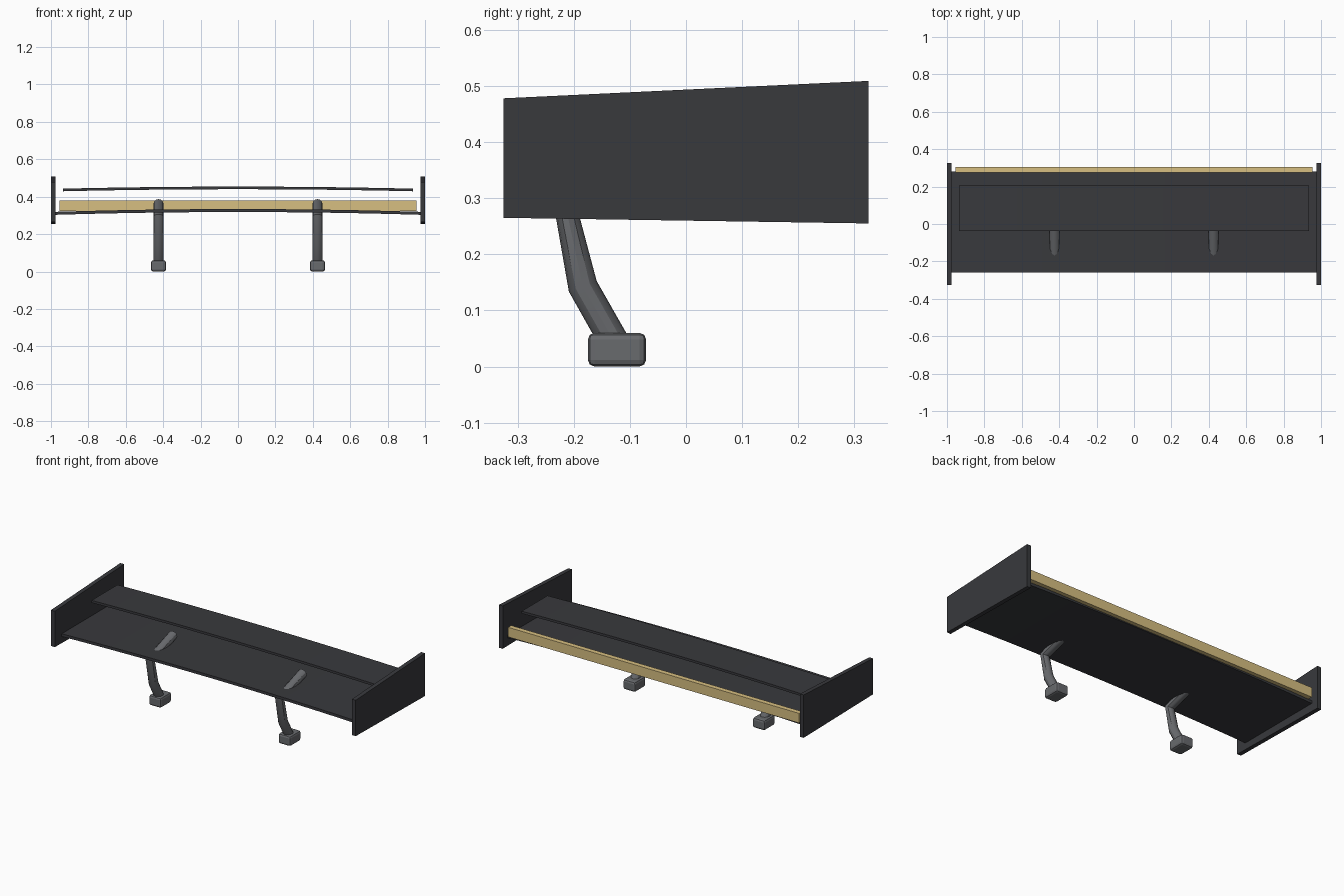
import bpy, bmesh
from mathutils import Vector

if "Cube" in bpy.data.objects:
    bpy.data.objects.remove(bpy.data.objects["Cube"])


def material(name, rgb):
    m = bpy.data.materials.new(name)
    m.diffuse_color = (*rgb, 1)
    m.use_nodes = True
    m.node_tree.nodes["Principled BSDF"].inputs["Base Color"].default_value = m.diffuse_color
    return m


DARK = material("dark_panel", (0.04, 0.041, 0.046))
GREY = material("grey_metal", (0.14, 0.145, 0.155))
GOLD = material("gold_strip", (0.68, 0.52, 0.22))


def finish(name, bm, mat):
    bmesh.ops.recalc_face_normals(bm, faces=bm.faces)
    me = bpy.data.meshes.new(name)
    bm.to_mesh(me)
    bm.free()
    me.materials.append(mat)
    ob = bpy.data.objects.new(name, me)
    bpy.context.collection.objects.link(ob)
    return ob


def prism(name, profile, offset, mat):
    """Extrude a closed 3D outline along an offset vector."""
    bm = bmesh.new()
    face = bm.faces.new([bm.verts.new(p) for p in profile])
    ext = bmesh.ops.extrude_face_region(bm, geom=[face])
    verts = [g for g in ext["geom"] if isinstance(g, bmesh.types.BMVert)]
    bmesh.ops.translate(bm, verts=verts, vec=Vector(offset))
    return finish(name, bm, mat)


def box(name, lo, hi, mat):
    x0, y0, z0 = lo
    x1, y1, z1 = hi
    outline = [(x0, y0, z0), (x1, y0, z0), (x1, y1, z0), (x0, y1, z0)]
    return prism(name, outline, (0, 0, z1 - z0), mat)


def wing(name, half, y0, y1, z_mid, droop, thick, n=12):
    """Thin plank that arches gently along its span."""
    xs = [half * (2 * i / n - 1) for i in range(n + 1)]
    arc = [(x, z_mid - droop * (x / half) ** 2) for x in xs]
    outline = [(x, y0, z + thick / 2) for x, z in arc]
    outline += [(x, y0, z - thick / 2) for x, z in reversed(arc)]
    return prism(name, outline, (0, y1 - y0, 0), DARK)


# Wing planes
wing("main_wing", 0.98, -0.26, 0.28, 0.326, 0.015, 0.016)
wing("upper_wing", 0.935, -0.037, 0.205, 0.447, 0.011, 0.014)

# Gold lip along the trailing edge
box("trailing_lip", (-0.955, 0.275, 0.323), (0.955, 0.304, 0.38), GOLD)

for side, s in (("left", -1), ("right", 1)):
    # Tapered end plate
    plate = [(-0.325, 0.265), (0.325, 0.255), (0.325, 0.509), (-0.325, 0.478)]
    prism(side + "_end_plate", [(s * 0.975, y, z) for y, z in plate],
          (s * 0.025, 0, 0), DARK)

    # Bevelled mounting foot
    x = s * 0.425
    foot = box(side + "_foot", (x - 0.04, -0.175, 0), (x + 0.04, -0.071, 0.06), GREY)
    bev = foot.modifiers.new("bevel", "BEVEL")
    bev.width = 0.012
    bev.segments = 2

    # Swan-neck tube, rising through the main wing
    path = [(-0.12, 0.03), (-0.184, 0.143), (-0.216, 0.293), (0.0, 0.362)]
    cu = bpy.data.curves.new(side + "_strut", "CURVE")
    cu.dimensions = "3D"
    cu.bevel_depth = 0.0265
    cu.bevel_resolution = 4
    cu.use_fill_caps = True
    sp = cu.splines.new("POLY")
    sp.points.add(len(path) - 1)
    for p, (y, z) in zip(sp.points, path):
        p.co = (x, y, z, 1)
    sp.use_smooth = True
    cu.materials.append(GREY)
    strut = bpy.data.objects.new(side + "_strut", cu)
    bpy.context.collection.objects.link(strut)
    bpy.ops.object.select_all(action="DESELECT")
    strut.select_set(True)
    bpy.context.view_layer.objects.active = strut
    bpy.ops.object.convert(target="MESH")
    bpy.ops.object.shade_smooth_by_angle()
